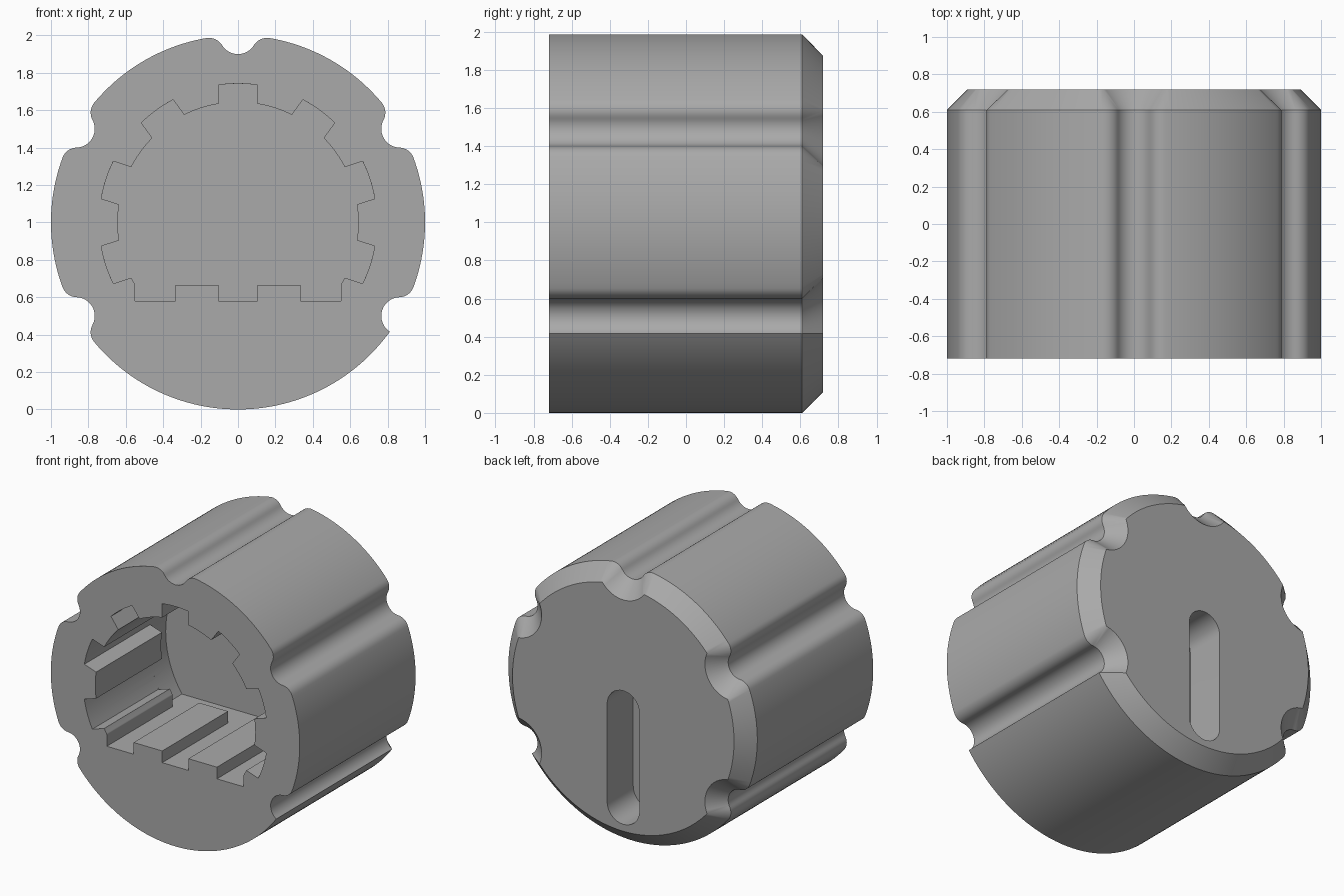
import bpy, bmesh, math
from math import sin, cos, radians, pi
from mathutils import Vector

if "Cube" in bpy.data.objects:
    bpy.data.objects.remove(bpy.data.objects["Cube"], do_unlink=True)

FRONT, BACK, CHAMFER = -0.72, 0.72, 0.11
GROOVE, FILLET = 0.1, 0.083
AXIS = Vector((0, 1))          # centre of the knob in x, z

grey = bpy.data.materials.new("plain_grey")
grey.use_nodes = True
grey.diffuse_color = (0.4, 0.4, 0.4, 1)
grey.node_tree.nodes["Principled BSDF"].inputs["Base Color"].default_value = (0.4, 0.4, 0.4, 1)


def polar(radius, angle):
    return Vector((radius * cos(angle), radius * sin(angle)))


def arc(centre, radius, a, b, steps):
    return [centre + polar(radius, a + (b - a) * i / steps) for i in range(steps + 1)]


def loft(name, rings):
    """Skin between (y, outline) rings of equal length, capped at both ends."""
    bm = bmesh.new()
    loops = [[bm.verts.new((p.x, y, p.y)) for p in pts] for y, pts in rings]
    n = len(loops[0])
    for low, high in zip(loops, loops[1:]):
        for i in range(n):
            j = (i + 1) % n
            bm.faces.new((low[i], low[j], high[j], high[i]))
    bm.faces.new(loops[0])
    bm.faces.new(loops[-1])
    bmesh.ops.remove_doubles(bm, verts=bm.verts, dist=0.0002)
    bmesh.ops.recalc_face_normals(bm, faces=bm.faces)
    mesh = bpy.data.meshes.new(name)
    bm.to_mesh(mesh)
    bm.free()
    mesh.materials.append(grey)
    obj = bpy.data.objects.new(name, mesh)
    bpy.context.collection.objects.link(obj)
    return obj


def cosine_angle(a, b, opposite):
    return math.acos((a * a + b * b - opposite * opposite) / (2 * a * b))


def groove_side(inset, rounded):
    """Half a grip groove about +x: valley to rim; returns points and rim angle."""
    r, rim = GROOVE + inset, 1 - inset
    centre = Vector((1, 0))
    if rounded and not inset:
        a = cosine_angle(1, 1 - FILLET, GROOVE + FILLET)
        mid = polar(1 - FILLET, a)
        d = mid - centre
        turn = math.atan2(d.y, d.x)
        return (arc(centre, r, pi, turn, 8)
                + arc(mid, FILLET, turn - pi, a, 8)[1:]), a
    a = cosine_angle(1, rim, r)
    tip = polar(rim, a)
    d = tip - centre
    return arc(centre, r, pi, math.atan2(d.y, d.x), 8) + [tip] * 8, a


def body_outline(inset):
    centres = [-30, 30, 90, 150, 210]
    points = []
    for k, deg in enumerate(centres):
        turn = radians(deg)
        before, _ = groove_side(inset, k > 0)      # one lip is left sharp
        after, lip = groove_side(inset, True)
        valley = [Vector((p.x, -p.y)) for p in reversed(before)] + after[1:]
        for p in valley:
            q = Vector((p.x * cos(turn) - p.y * sin(turn), p.x * sin(turn) + p.y * cos(turn)))
            points.append(AXIS + q)
        following = 330 if k == 4 else centres[k + 1]
        _, next_lip = groove_side(inset, k < 4)
        steps = 60 if k == 4 else 28
        points += arc(AXIS, 1 - inset, turn + lip, radians(following) - next_lip, steps)[1:-1]
    return points


def socket_outline():
    """Splined bore with a flat, notched bottom."""
    inner, outer, half, flat, low = 0.643, 0.742, 0.105, 0.665, 0.58
    a_in, a_out = math.asin(half / inner), math.asin(half / outer)
    pts = [Vector((0.55, low)), Vector((0.55, flat))]
    start = -radians(31)
    for deg in (-18, 18, 54, 90, 126, 162, 198):
        c = radians(deg)
        pts += arc(AXIS, inner, start, c - a_in, 6)
        pts += arc(AXIS, outer, c - a_out, c + a_out, 6)
        start = c + a_in
    pts += arc(AXIS, inner, start, pi + radians(31), 6)
    pts += [Vector((x, z)) for x, z in (
        (-0.55, flat), (-0.55, low), (-0.335, low), (-0.335, flat), (-half, flat), (-half, low),
        (half, low), (half, flat), (0.335, flat), (0.335, low))]
    return pts


def cut(target, cutter):
    mod = target.modifiers.new(cutter.name, 'BOOLEAN')
    mod.operation = 'DIFFERENCE'
    mod.solver = 'EXACT'
    mod.object = cutter
    bpy.ops.object.select_all(action='DESELECT')
    target.select_set(True)
    bpy.context.view_layer.objects.active = target
    bpy.ops.object.modifier_apply(modifier=mod.name)
    bpy.data.objects.remove(cutter, do_unlink=True)


# Fluted body with a bevelled back rim
full = body_outline(0)
knob = loft("knob_body", [(FRONT, full), (BACK - CHAMFER, full), (BACK, body_outline(CHAMFER))])

# Splined socket in the front
spline = socket_outline()
cut(knob, loft("socket_cutter", [(FRONT - 0.1, spline), (FRONT + 0.76, spline)]))

# Wider plain chamber behind the splines
drop = math.asin(0.42 / 0.742)
chamber = arc(AXIS, 0.742, -drop, pi + drop, 72)
cut(knob, loft("chamber_cutter", [(FRONT + 0.755, chamber), (FRONT + 0.95, chamber)]))

# Upright pointer slot in the back
slot = arc(Vector((0, 1.0)), 0.13, 0, pi, 16) + arc(Vector((0, 0.29)), 0.13, pi, 2 * pi, 16)
cut(knob, loft("slot_cutter", [(BACK - 0.3, slot), (BACK + 0.1, slot)]))

bpy.ops.object.shade_smooth_by_angle(angle=radians(28))
